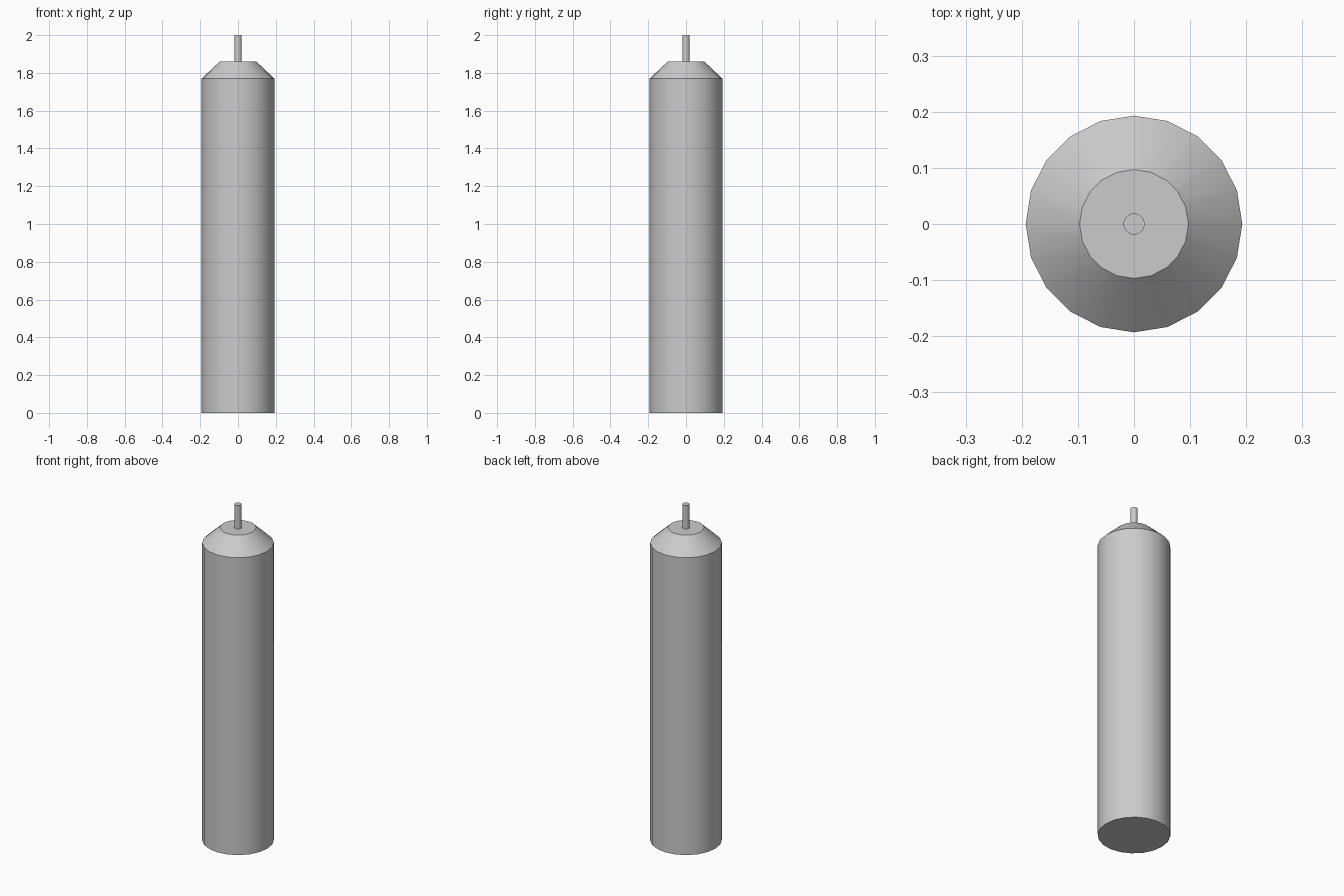
import bpy
import math

if "Cube" in bpy.data.objects:
    bpy.data.objects.remove(bpy.data.objects["Cube"])

SIDES = 20


def lathe(name, profile):
    """Capped solid of revolution from (radius, z) points."""
    verts = [(r * math.cos(2 * math.pi * i / SIDES),
              r * math.sin(2 * math.pi * i / SIDES), z)
             for r, z in profile for i in range(SIDES)]
    faces = [tuple(reversed(range(SIDES)))]
    for k in range(len(profile) - 1):
        a, b = k * SIDES, (k + 1) * SIDES
        for i in range(SIDES):
            j = (i + 1) % SIDES
            faces.append((a + i, a + j, b + j, b + i))
    top = (len(profile) - 1) * SIDES
    faces.append(tuple(range(top, top + SIDES)))
    mesh = bpy.data.meshes.new(name)
    mesh.from_pydata(verts, [], faces)
    obj = bpy.data.objects.new(name, mesh)
    bpy.context.collection.objects.link(obj)
    bpy.ops.object.select_all(action='DESELECT')
    obj.select_set(True)
    bpy.context.view_layer.objects.active = obj
    bpy.ops.object.shade_smooth_by_angle(angle=math.radians(30))
    return obj


# Candle body with tapered shoulder
lathe("candle_body", [(0.193, 0), (0.193, 1.77), (0.097, 1.86)])

# Wick standing on the flat top
lathe("wick", [(0.019, 1.86), (0.019, 2.0)])
